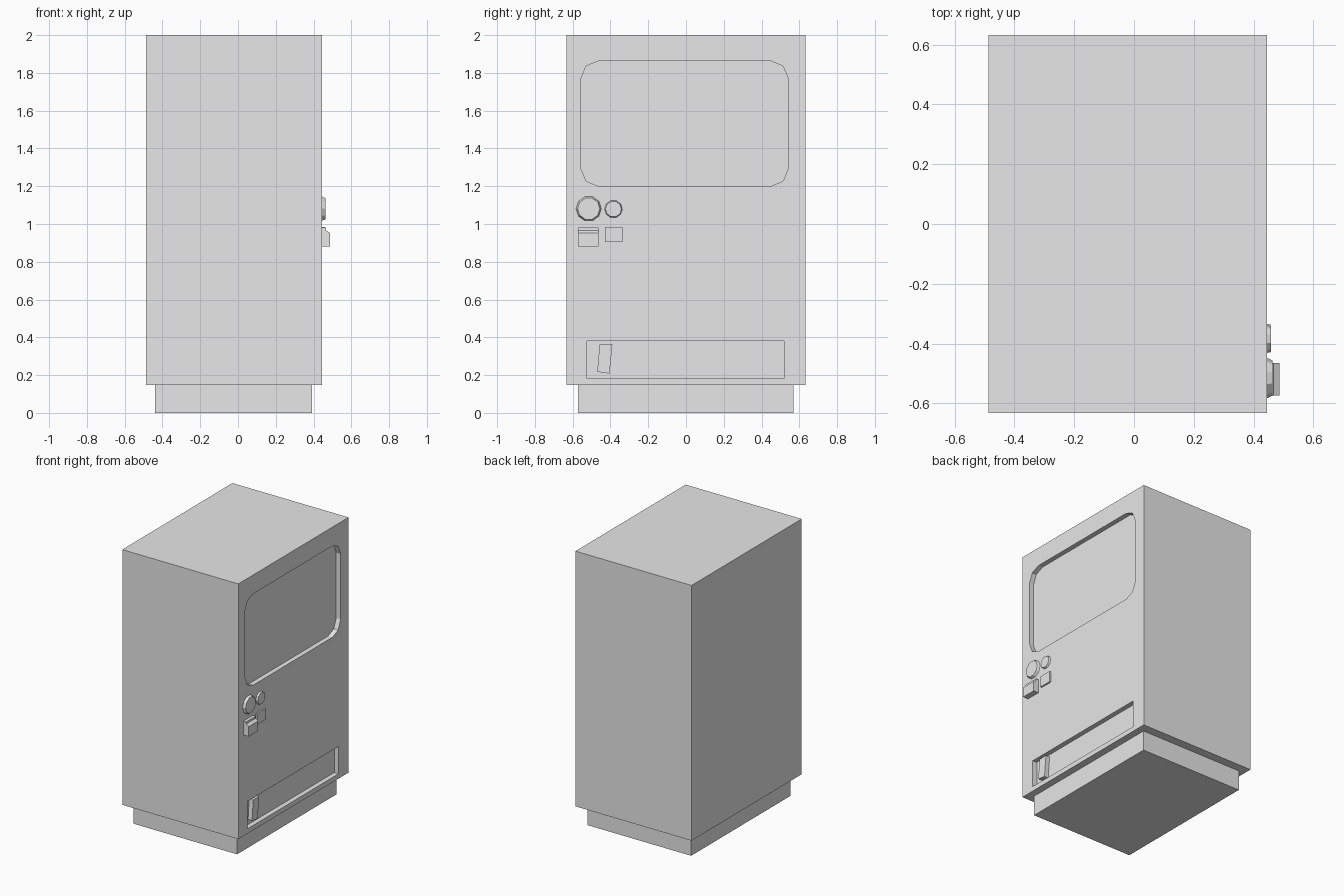
import bpy
import bmesh
from math import sin, cos, pi

old = bpy.data.objects.get("Cube")
if old:
    bpy.data.objects.remove(old, do_unlink=True)

grey = bpy.data.materials.new("plain grey")
grey.use_nodes = True
grey.diffuse_color = (0.8, 0.8, 0.8, 1)
grey.node_tree.nodes["Principled BSDF"].inputs["Base Color"].default_value = (0.8, 0.8, 0.8, 1)

FACE = 0.445     # plane of the service face
FLOOR = 0.41     # bottom of the recesses


def prism(name, outline, x0, x1, taper=1.0):
    """Extrude a (y, z) outline from x0 to x1, scaling its far end about the centre."""
    cy = sum(p[0] for p in outline) / len(outline)
    cz = sum(p[1] for p in outline) / len(outline)
    bm = bmesh.new()
    near = [bm.verts.new((x0, y, z)) for y, z in outline]
    far = [bm.verts.new((x1, cy + (y - cy) * taper, cz + (z - cz) * taper)) for y, z in outline]
    bm.faces.new(near)
    bm.faces.new(far)
    n = len(outline)
    for i in range(n):
        j = (i + 1) % n
        bm.faces.new((near[i], near[j], far[j], far[i]))
    bmesh.ops.recalc_face_normals(bm, faces=bm.faces)
    mesh = bpy.data.meshes.new(name)
    bm.to_mesh(mesh)
    bm.free()
    mesh.materials.append(grey)
    obj = bpy.data.objects.new(name, mesh)
    bpy.context.collection.objects.link(obj)
    return obj


def rect(y0, y1, z0, z1):
    return [(y0, z0), (y1, z0), (y1, z1), (y0, z1)]


def rounded(y0, y1, z0, z1, r, steps=2):
    corners = [(y1 - r, z1 - r), (y0 + r, z1 - r), (y0 + r, z0 + r), (y1 - r, z0 + r)]
    return [(cy + r * cos(a), cz + r * sin(a))
            for k, (cy, cz) in enumerate(corners)
            for a in [(k + s / steps) * pi / 2 for s in range(steps + 1)]]


def disc(y, z, r, sides):
    return [(y + r * cos(2 * pi * i / sides), z + r * sin(2 * pi * i / sides)) for i in range(sides)]


def cut(target, outline):
    """Sink a recess of the given outline into the service face."""
    cutter = prism("recess_cutter", outline, FLOOR, FACE + 0.1)
    cutter.hide_render = True
    mod = target.modifiers.new("recess", "BOOLEAN")
    mod.operation = "DIFFERENCE"
    mod.solver = "EXACT"
    mod.object = cutter
    bpy.context.view_layer.objects.active = target
    bpy.ops.object.modifier_apply(modifier=mod.name)
    bpy.data.objects.remove(cutter, do_unlink=True)


# Cabinet with display window and dispensing tray, on a recessed plinth
cabinet = prism("cabinet", rect(-0.632, 0.632, 0.147, 2.0), -0.487, FACE)
cut(cabinet, rounded(-0.556, 0.541, 1.2, 1.863, 0.093))
cut(cabinet, rect(-0.524, 0.519, 0.182, 0.381))
prism("plinth", rect(-0.572, 0.568, 0, 0.147), -0.439, 0.393)

# Leaning item in the tray
prism("tray_item", [(-0.47, 0.218), (-0.405, 0.208), (-0.39, 0.365), (-0.457, 0.363)],
      FLOOR, 0.442)

# Round buttons
prism("large_button", disc(-0.515, 1.081, 0.067, 10), FACE, 0.463, 0.88)
prism("small_button", disc(-0.384, 1.079, 0.047, 10), FACE, 0.458, 0.9)

# Small plate and coin box with a sloped top edge
prism("small_plate", rect(-0.43, -0.335, 0.905, 0.985), FACE, 0.457)
coin_box = prism("coin_box", rect(-0.573, -0.464, 0.88, 0.982), FACE, 0.487)
for v in coin_box.data.vertices:
    if v.co.z > 0.95 and v.co.x > 0.46:
        v.co.z = 0.952
prism("coin_box_top", rect(-0.573, -0.464, 0.952, 0.982), FACE, 0.467)
bm = bmesh.new()
bm.from_mesh(coin_box.data)
bmesh.ops.recalc_face_normals(bm, faces=bm.faces)
bm.to_mesh(coin_box.data)
bm.free()
